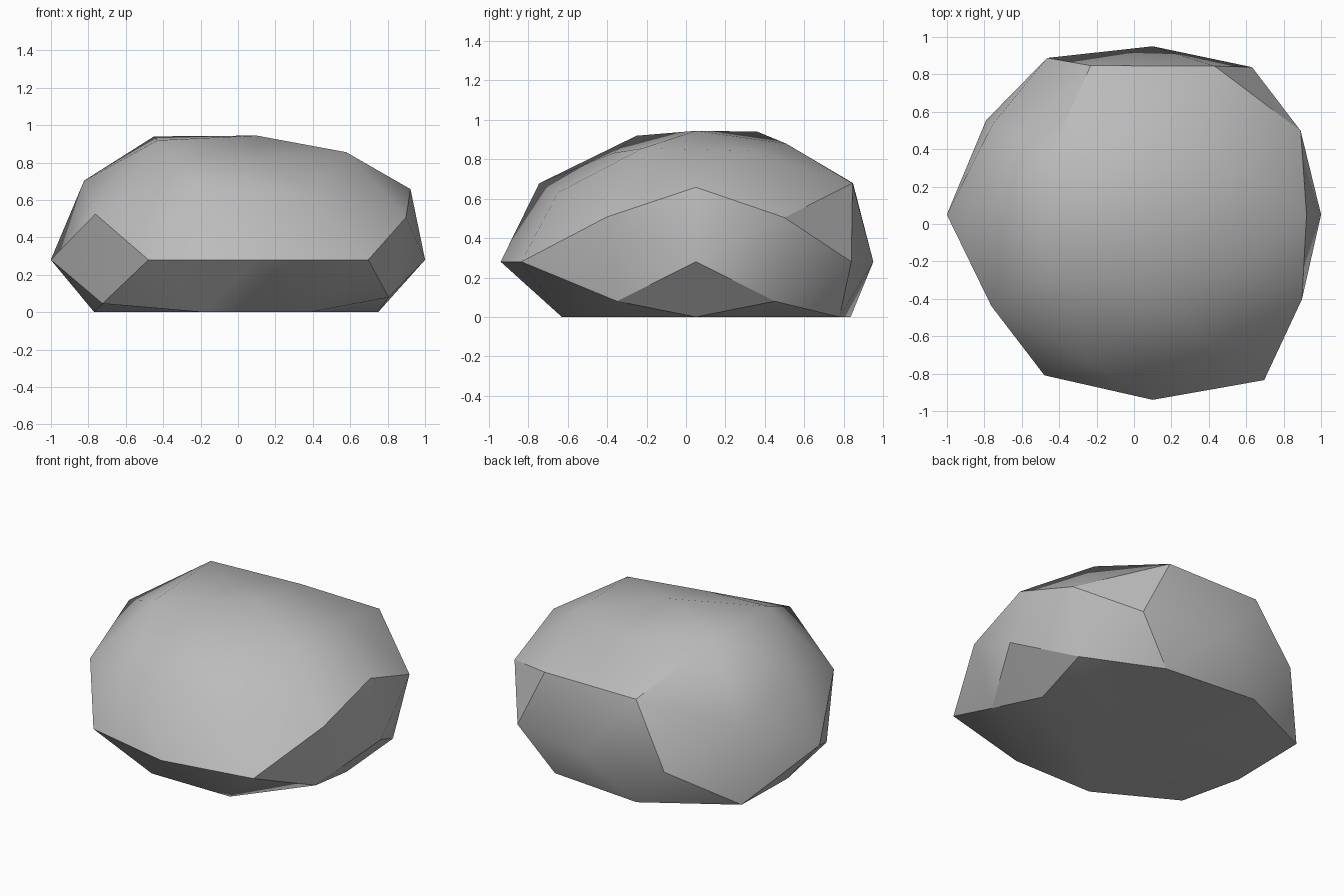
import bpy, bmesh, math
from mathutils import Vector

cube = bpy.data.objects.get("Cube")
if cube:
    bpy.data.objects.remove(cube, do_unlink=True)

CENTRE = Vector((0.10, 0.05, 0.28))
STRETCH = Vector((1.09, 1.0, 0.81))

# Direction families of a once-divided icosahedron, each with the stone's
# reach along every mirrored copy (positive sign first, z changing fastest)
FAMILIES = [
    ((1, 0, 0), (.826, 1.01)),
    ((0, 1, 0), (.9, .99)),
    ((0, 0, 1), (.82, .7)),
    ((.526, .851, 0), (.927, 1.04, .985, 1.01)),
    ((.851, 0, .526), (.887, .7, .995, .937)),
    ((0, .526, .851), (.87, .7, .8, .7)),
    ((.809, .5, .309), (.897, .8, .905, .8, .97, 1.01, .978, .935)),
    ((.309, .809, .5), (.982, .9, .865, .84, .985, .97, .982, .84)),
    ((.5, .309, .809), (.86, .7, .878, .7, 1.007, .7, .975, .7)),
]


def signs(value):
    return (1, -1) if value else (1,)


def mirrored(direction):
    x, y, z = direction
    return [Vector((x * i, y * j, z * k)).normalized()
            for i in signs(x) for j in signs(y) for k in signs(z)]


# Unit ball of triangles
bm = bmesh.new()
reach = []
for direction, radii in FAMILIES:
    for point, radius in zip(mirrored(direction), radii):
        reach.append((bm.verts.new(point), radius))
bmesh.ops.convex_hull(bm, input=bm.verts[:])

# Uneven stone shape with a flat base
for vert, radius in reach:
    vert.co = CENTRE + vert.co * radius * STRETCH
    vert.co.z = max(vert.co.z, 0)
bmesh.ops.recalc_face_normals(bm, faces=bm.faces[:])

mesh = bpy.data.meshes.new("rock")
bm.to_mesh(mesh)
bm.free()
rock = bpy.data.objects.new("rock", mesh)
bpy.context.collection.objects.link(rock)

# Grey stone
stone = bpy.data.materials.new("grey_stone")
stone.use_nodes = True
colour = (0.5, 0.5, 0.5, 1)
stone.diffuse_color = colour
stone.node_tree.nodes["Principled BSDF"].inputs["Base Color"].default_value = colour
mesh.materials.append(stone)

# Soft facets with crisp main ridges
bpy.context.view_layer.objects.active = rock
rock.select_set(True)
bpy.ops.object.shade_smooth_by_angle(angle=math.radians(30))
